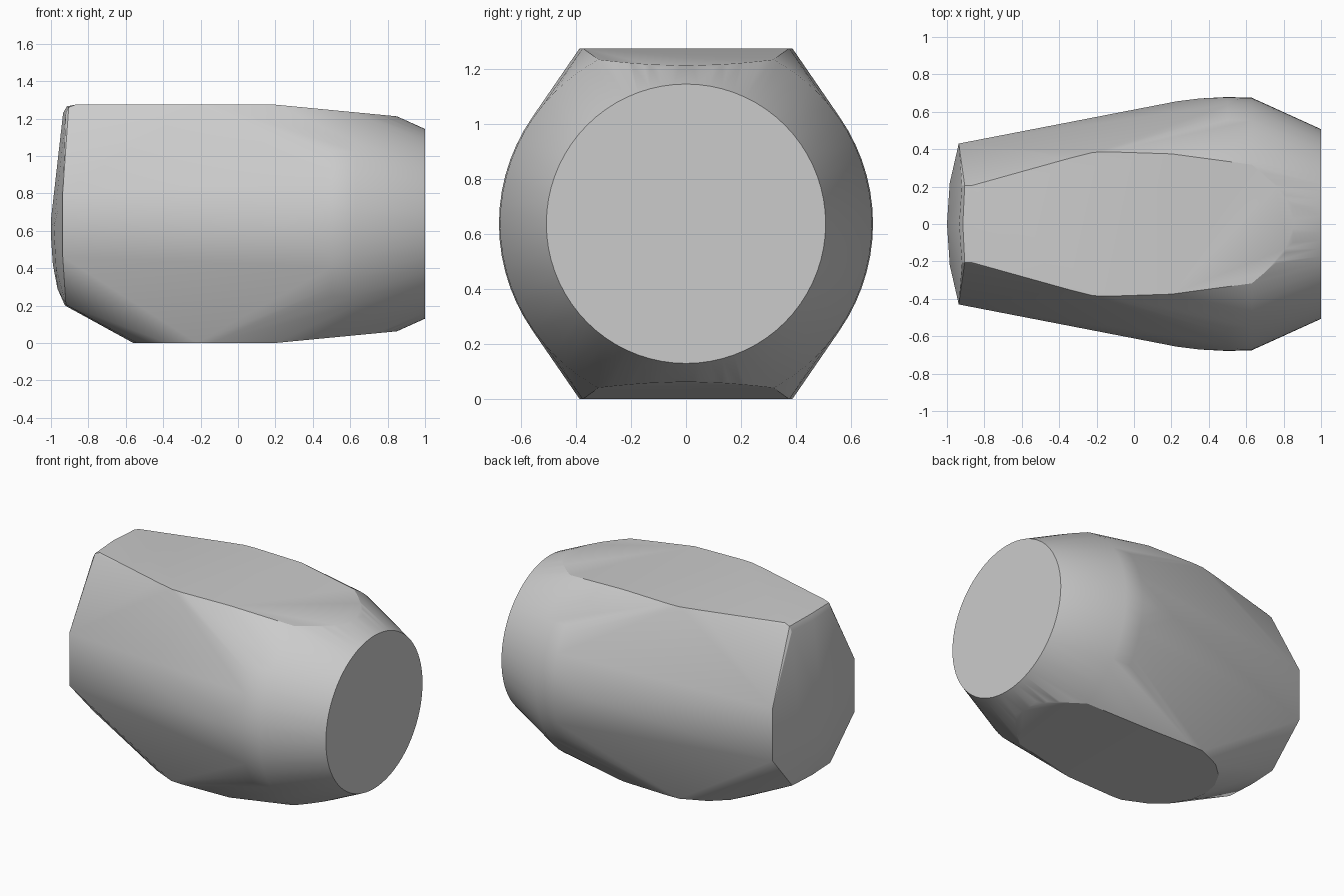
import bpy, bmesh, math

if "Cube" in bpy.data.objects:
    bpy.data.objects.remove(bpy.data.objects["Cube"], do_unlink=True)

MID = 0.637   # height of the long axis
SEGMENTS = 72

grey = bpy.data.materials.new("plain_grey")
grey.use_nodes = True
colour = (0.6, 0.6, 0.6, 1)
grey.diffuse_color = colour
grey.node_tree.nodes["Principled BSDF"].inputs["Base Color"].default_value = colour


def flat_height(x):
    """Distance of the top and bottom flats from the long axis."""
    return MID - max(0, x - 0.2) * 0.096


def ring(x, radius):
    """Round section trimmed by the top and bottom flats."""
    limit = flat_height(x)
    points = []
    for i in range(SEGMENTS):
        a = math.tau * i / SEGMENTS
        y, z = radius * math.cos(a), radius * math.sin(a)
        if abs(z) <= limit:
            points.append((x, y, MID + z))
    if radius > limit:
        edge = math.sqrt(radius ** 2 - limit ** 2)
        points += [(x, sy * edge, MID + sz * limit) for sy in (-1, 1) for sz in (-1, 1)]
    return points


def mirrored(points):
    return [(x, s * y, z) for x, y, z in points for s in (-1, 1)]


# Round end: a swelling that tapers to a flat disc
points = ring(0.5, 0.679) + ring(0.63, 0.675)
for x in (0.7, 0.76, 0.81, 0.85, 1.0):
    points += ring(x, 0.675 - (x - 0.63) * 0.454)

# Shoulders where the long sides meet the swelling
points += mirrored([(0.35, 0.671, MID), (0.23, 0.656, MID)])

# Top and bottom flats
TOP = 2 * MID
points += mirrored([(0.2, 0.375, TOP), (-0.14, 0.386, TOP), (-0.22, 0.383, TOP),
                    (-0.35, 0.35, TOP), (-0.87, 0.205, TOP)])
points += mirrored([(0.2, 0.375, 0), (-0.14, 0.386, 0), (-0.22, 0.383, 0),
                    (-0.38, 0.31, 0), (-0.48, 0.22, 0), (-0.54, 0.11, 0), (-0.56, 0, 0)])

# Faceted end with a slightly domed cap
points += mirrored([(-0.937, 0.43, 0.81), (-0.937, 0.43, 0.46),
                    (-0.92, 0.2, 0.205), (-0.92, 0.205, 1.23), (-0.905, 0.207, 1.26),
                    (-0.985, 0.22, 0.62), (-0.973, 0.21, 0.4)])
points += [(-1, 0, 0.66), (-1, 0, 0.57), (-0.99, 0, 0.42), (-0.965, 0, 0.29),
           (-0.925, 0, 0.2), (-0.935, 0, 1.23), (-0.915, 0, 1.265)]

# Wrap the sections in one closed skin
bm = bmesh.new()
for p in points:
    bm.verts.new(p)
bmesh.ops.remove_doubles(bm, verts=bm.verts[:], dist=0.001)
bmesh.ops.convex_hull(bm, input=bm.verts[:])
bmesh.ops.delete(bm, geom=[v for v in bm.verts if not v.link_faces], context='VERTS')
bmesh.ops.dissolve_limit(bm, angle_limit=math.radians(0.5),
                         verts=bm.verts[:], edges=bm.edges[:])
bmesh.ops.recalc_face_normals(bm, faces=bm.faces[:])

mesh = bpy.data.meshes.new("faceted_barrel_body")
bm.to_mesh(mesh)
bm.free()
mesh.materials.append(grey)
body = bpy.data.objects.new("faceted_barrel_body", mesh)
bpy.context.collection.objects.link(body)

bpy.ops.object.select_all(action='DESELECT')
body.select_set(True)
bpy.context.view_layer.objects.active = body
bpy.ops.object.shade_smooth_by_angle(angle=math.radians(25))
